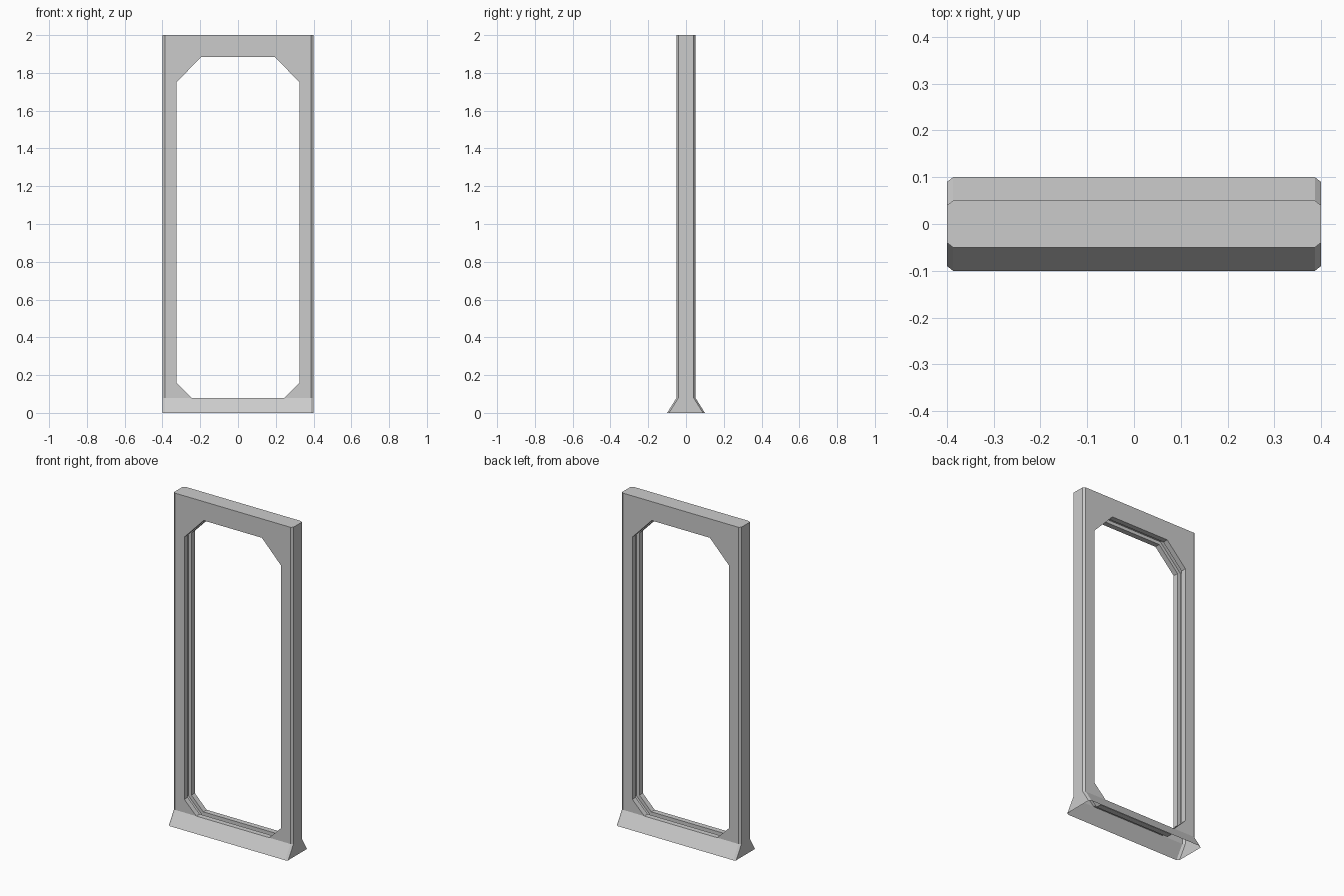
import bpy, bmesh

if "Cube" in bpy.data.objects:
    bpy.data.objects.remove(bpy.data.objects["Cube"])

HX, CX, CY = 0.4, 0.387, 0.01       # half width, edge chamfer
HY, FOOT_Y, FOOT_Z, TOP = 0.05, 0.10, 0.08, 2.0
GROOVE_W, GROOVE_D = 0.0175, 0.02   # groove half width and depth

bm = bmesh.new()


def plan_ring(hy, z):
    """Chamfered rectangle in plan, anticlockwise from front left."""
    pts = [(-CX, -hy), (CX, -hy), (HX, -hy + CY), (HX, hy - CY),
           (CX, hy), (-CX, hy), (-HX, hy - CY), (-HX, -hy + CY)]
    return [bm.verts.new((x, y, z)) for x, y in pts]


def opening_ring(y, d):
    """Eight-sided opening, grown outward by d."""
    x, lo, hi = 0.325 + d, FOOT_Z - d, 1.885 + d
    grow = 0.586 * d
    b, tx, tz = 0.08 + grow, 0.13 + grow, 0.135 + grow
    right = [(x - b, lo), (x, lo + b), (x, hi - tz), (x - tx, hi)]
    pts = right + [(-px, pz) for px, pz in reversed(right)]
    return [bm.verts.new((px, y, pz)) for px, pz in pts]


foot, ankle, head = plan_ring(FOOT_Y, 0), plan_ring(HY, FOOT_Z), plan_ring(HY, TOP)

# Groove profile swept round the inside of the opening
profile = [(-HY, 0), (-GROOVE_W, 0), (-GROOVE_W, GROOVE_D),
           (GROOVE_W, GROOVE_D), (GROOVE_W, 0), (HY, 0)]
rings = [opening_ring(y, d) for y, d in profile]
for a, b in zip(rings, rings[1:]):
    for i in range(8):
        j = (i + 1) % 8
        bm.faces.new((a[i], a[j], b[j], b[i]))

# Narrow sides and corner chamfers, skipping the broad front and back
for i in (1, 2, 3, 5, 6, 7):
    j = (i + 1) % 8
    bm.faces.new((foot[i], foot[j], ankle[j], ankle[i]))
    bm.faces.new((ankle[i], ankle[j], head[j], head[i]))

# Broad faces around the opening, with the flared sill below
for o, left, right in ((rings[0], 0, 1), (rings[-1], 5, 4)):
    c = [ankle[right], head[right], head[left], ankle[left]]
    for k in range(4):
        bm.faces.new((c[k], o[2 * k], o[2 * k + 1]))
        if k < 3:
            bm.faces.new((c[k], c[k + 1], o[2 * k + 2], o[2 * k + 1]))
    bm.faces.new((foot[left], foot[right], ankle[right], o[0], o[7], ankle[left]))

# Top cap; the underside stays open
bm.faces.new(head)

bmesh.ops.recalc_face_normals(bm, faces=bm.faces[:])
mesh = bpy.data.meshes.new("door_frame")
bm.to_mesh(mesh)
bm.free()
bpy.context.collection.objects.link(bpy.data.objects.new("door_frame", mesh))
